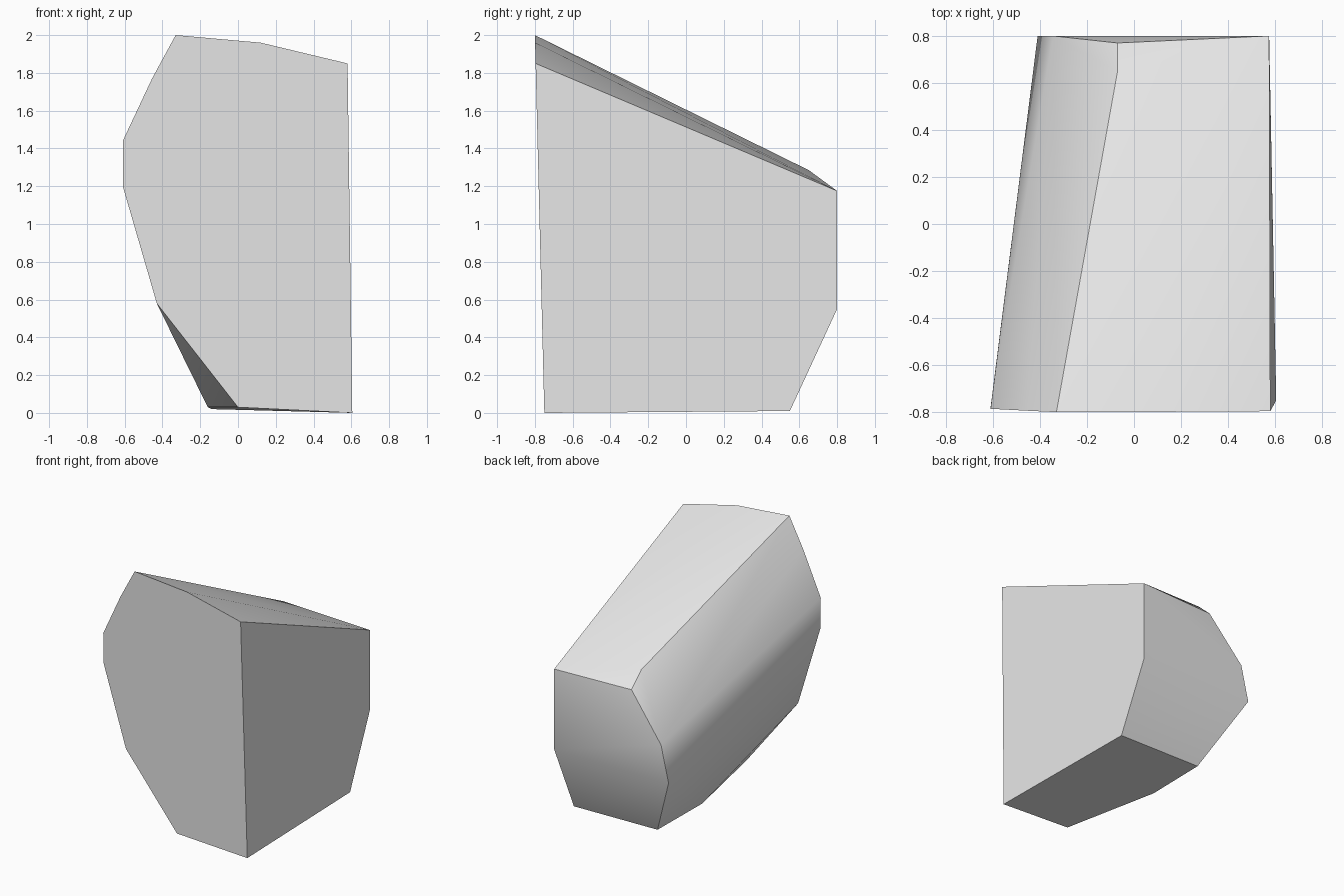
import bpy
import bmesh
import math

cube = bpy.data.objects.get("Cube")
if cube:
    bpy.data.objects.remove(cube, do_unlink=True)


def make_material(name, colour):
    material = bpy.data.materials.new(name)
    material.use_nodes = True
    material.diffuse_color = colour
    material.node_tree.nodes["Principled BSDF"].inputs["Base Color"].default_value = colour
    return material


def front_depth(z):
    """The front face leans slightly, so its depth follows the height."""
    return -0.75 - 0.025 * z


# Outline of the broad front face, as (x, z)
front_outline = [
    (-0.33, 2), (0.12, 1.96), (0.58, 1.85), (0.605, 0), (0, 0.03),
    (-0.43, 0.58), (-0.61, 1.2), (-0.61, 1.44), (-0.455, 1.77),
]

# Corners of the smaller back end, its chamfer and the underside
back_corners = [
    (0.575, 0.8, 1.175), (-0.07, 0.77, 1.175), (-0.07, 0.65, 1.285),
    (-0.345, 0.8, 0.83), (-0.41, 0.8, 0.55), (0.575, 0.8, 0.55),
    (0.58, 0.55, 0.01), (-0.14, 0.55, 0.02), (-0.16, 0.03, 0.03),
]

# Wrap the two ends in one convex chunk of stone
bm = bmesh.new()
for x, z in front_outline:
    bm.verts.new((x, front_depth(z), z))
for corner in back_corners:
    bm.verts.new(corner)
bmesh.ops.convex_hull(bm, input=list(bm.verts))
loose = [v for v in bm.verts if not v.link_faces]
bmesh.ops.delete(bm, geom=loose, context='VERTS')

# Merge the nearly flat triangles into clean facets
bmesh.ops.dissolve_limit(bm, angle_limit=math.radians(2),
                         verts=list(bm.verts), edges=list(bm.edges))
bmesh.ops.recalc_face_normals(bm, faces=list(bm.faces))

mesh = bpy.data.meshes.new("boulder")
bm.to_mesh(mesh)
bm.free()
mesh.materials.append(make_material("stone grey", (0.8, 0.8, 0.8, 1)))

boulder = bpy.data.objects.new("boulder", mesh)
bpy.context.collection.objects.link(boulder)

# Soft shading over the gentle bends, crisp main edges
bpy.ops.object.select_all(action='DESELECT')
boulder.select_set(True)
bpy.context.view_layer.objects.active = boulder
bpy.ops.object.shade_smooth_by_angle(angle=math.radians(30))
